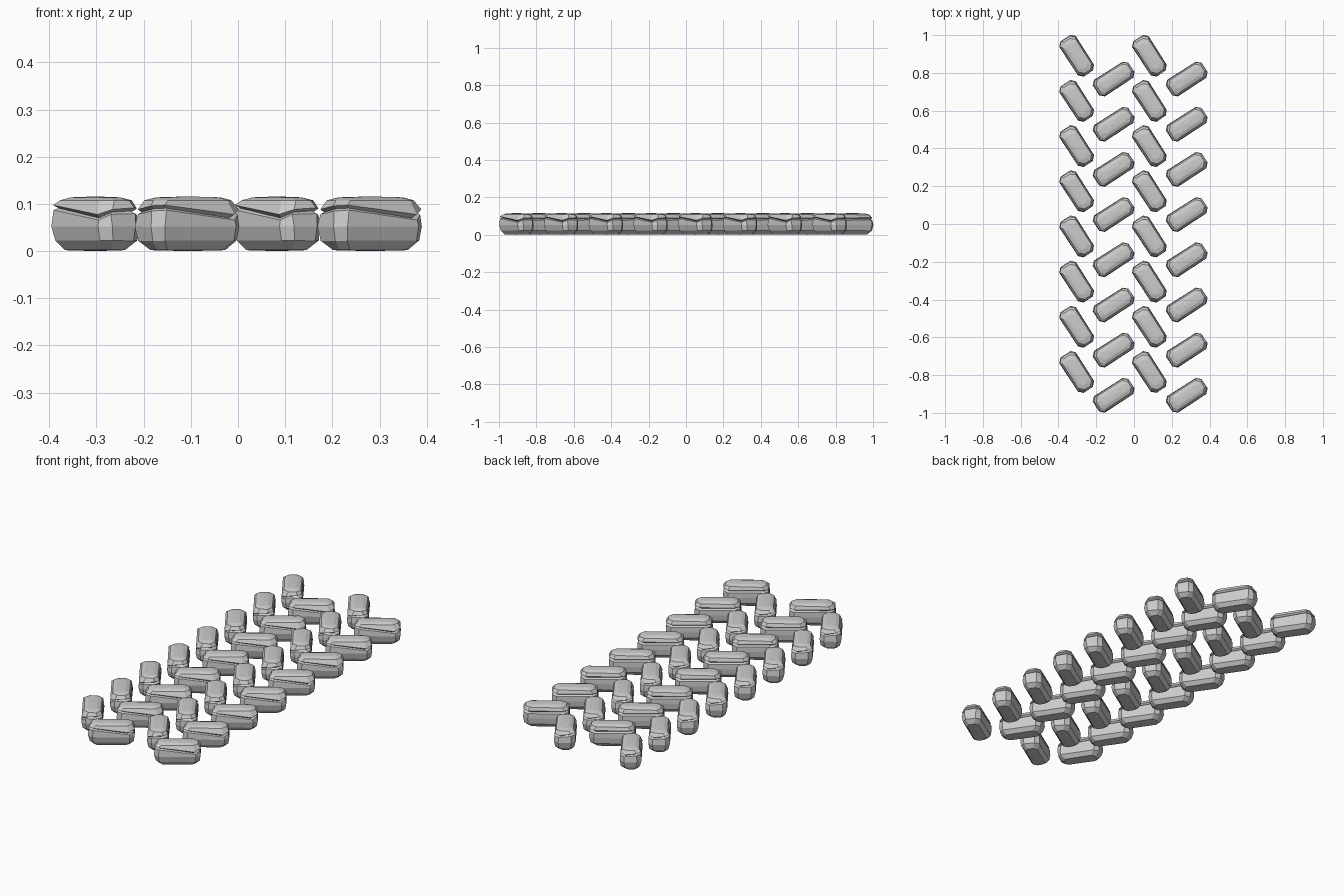
import bpy, bmesh, math, random

if "Cube" in bpy.data.objects:
    bpy.data.objects.remove(bpy.data.objects["Cube"])

random.seed(4)

# Stone cross-rings from bottom to top: z, half length, half width, corner cut, share of crack tilt
RINGS = [
    (0.002, 0.086, 0.030, 0.016, 0),
    (0.022, 0.106, 0.047, 0.020, 0),
    (0.052, 0.112, 0.052, 0.022, 0),
    (0.077, 0.108, 0.050, 0.021, 1),
    (0.083, 0.099, 0.042, 0.020, 1),   # crack running round the stone
    (0.089, 0.109, 0.049, 0.022, 1),
    (0.107, 0.099, 0.041, 0.022, 0),
    (0.114, 0.074, 0.024, 0.014, 0),
]
CRACK_TILT = [0.0, 0.003, 0.0, 0.003, 0.0, 0.007, 0.009, -0.012]


def outline(hl, hw, c):
    return [(hl, c - hw), (hl, hw - c), (hl - c, hw), (c - hl, hw),
            (-hl, hw - c), (-hl, c - hw), (c - hl, -hw), (hl - c, -hw)]


def stone_mesh():
    bm = bmesh.new()
    rings = []
    for i, (z, hl, hw, c, tilt) in enumerate(RINGS):
        j = 0.002
        ring = []
        for k, (x, y) in enumerate(outline(hl, hw, c)):
            dz = 0 if i in (0, len(RINGS) - 1) else random.uniform(-j, j) * 0.5
            ring.append(bm.verts.new((x + random.uniform(-j, j), y + random.uniform(-j, j),
                                      z + tilt * CRACK_TILT[k] + dz)))
        rings.append(ring)
    for a, b in zip(rings, rings[1:]):
        for k in range(8):
            n = (k + 1) % 8
            bm.faces.new((a[k], a[n], b[n], b[k]))
    # Slightly domed caps
    for ring, z, flip in ((rings[0], 0.0, True), (rings[-1], 0.116, False)):
        mid = bm.verts.new((0, 0, z))
        for k in range(8):
            f = (ring[k], ring[(k + 1) % 8], mid)
            bm.faces.new(f[::-1] if flip else f)
    bmesh.ops.recalc_face_normals(bm, faces=bm.faces)
    me = bpy.data.meshes.new("paving_stone")
    bm.to_mesh(me)
    bm.free()
    return me


# Herringbone layout: x centre, first y centre, turn of the long side
COLUMNS = [(-0.302, 0.89, -57), (-0.107, 0.769, 33),
           (0.083, 0.89, -57), (0.280, 0.769, 33)]
STEP = 0.2392
mesh = stone_mesh()
for c, (x, y, angle) in enumerate(COLUMNS):
    for r in range(8):
        ob = bpy.data.objects.new(f"paving_stone_{c + 1}_{r + 1}", mesh)
        ob.location = (x, y - r * STEP, 0)
        ob.rotation_euler.z = math.radians(angle)
        bpy.context.collection.objects.link(ob)
